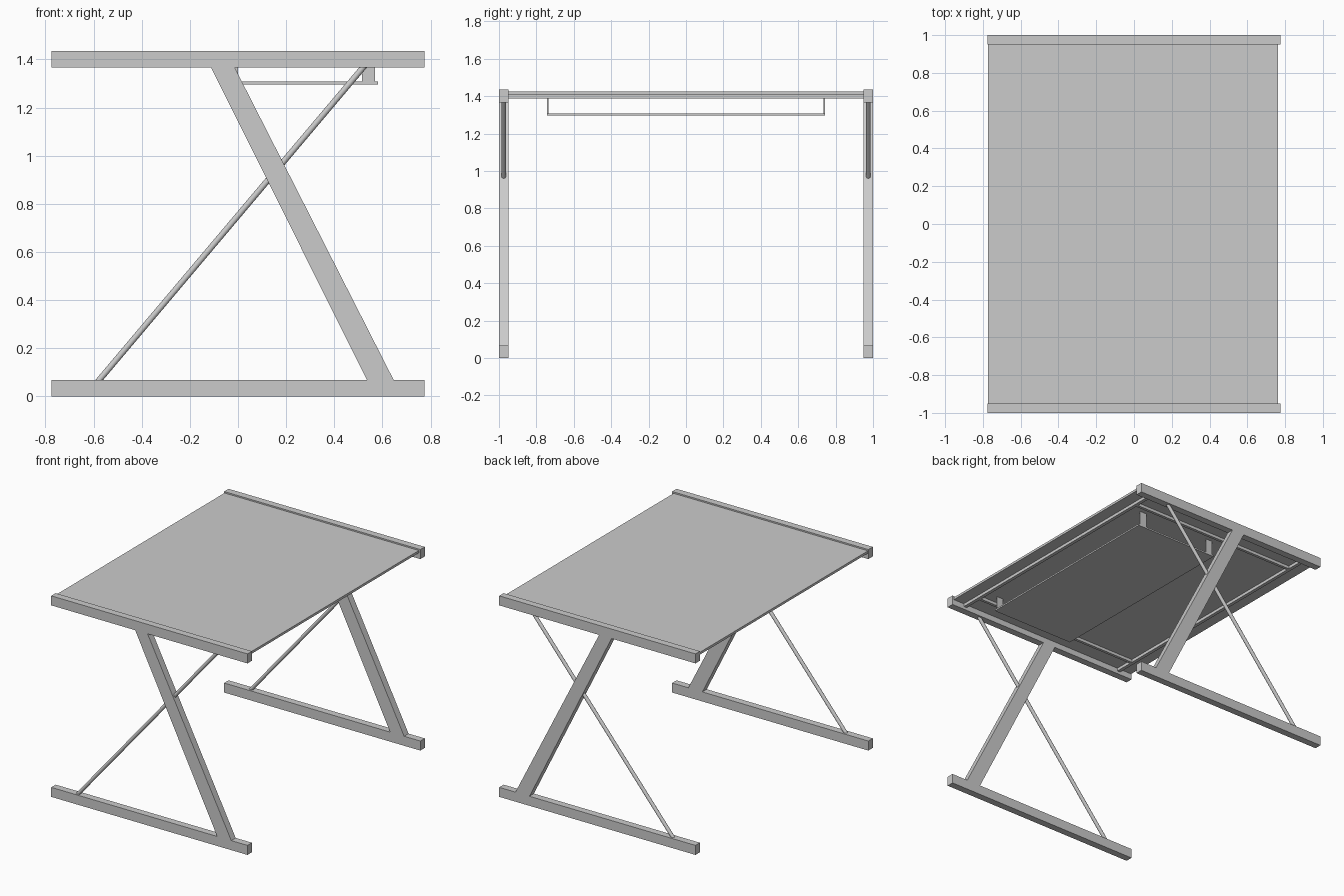
import bpy, bmesh
from mathutils import Vector

if "Cube" in bpy.data.objects:
    bpy.data.objects.remove(bpy.data.objects["Cube"])


def finish(name, bm):
    bmesh.ops.recalc_face_normals(bm, faces=bm.faces)
    mesh = bpy.data.meshes.new(name)
    bm.to_mesh(mesh)
    bm.free()
    obj = bpy.data.objects.new(name, mesh)
    bpy.context.collection.objects.link(obj)
    return obj


def box(name, x, y, z):
    bm = bmesh.new()
    bmesh.ops.create_cube(bm, size=1)
    for v in bm.verts:
        v.co = Vector([(a + b) / 2 + c * (b - a) for c, (a, b) in zip(v.co, (x, y, z))])
    return finish(name, bm)


def prism(name, profile, y0, y1):
    bm = bmesh.new()
    face = bm.faces.new([bm.verts.new((x, y0, z)) for x, z in profile])
    out = bmesh.ops.extrude_face_region(bm, geom=[face])
    for v in out["geom"]:
        if isinstance(v, bmesh.types.BMVert):
            v.co.y = y1
    return finish(name, bm)


def rod(name, a, b, radius):
    a, b = Vector(a), Vector(b)
    bpy.ops.mesh.primitive_cylinder_add(vertices=24, radius=radius, depth=(b - a).length,
                                        location=(a + b) / 2)
    obj = bpy.context.object
    obj.name = name
    obj.rotation_euler = (b - a).to_track_quat('Z', 'Y').to_euler()
    bpy.ops.object.shade_smooth_by_angle()


# Z-shaped side frame outline: foot rail, slanted leg and top rail in one piece
W, H, T = 0.775, 1.435, 0.068
z_outline = [(-W, 0), (W, 0), (W, T), (0.647, T), (-0.014, H - T), (W, H - T),
             (W, H), (-W, H), (-W, H - T), (-0.112, H - T), (0.536, T), (-W, T)]

for s, side in ((-1, "front"), (1, "back")):
    prism(side + "_side_frame", z_outline, s * 0.95, s * 1.0)
    # diagonal round brace running through the leg
    rod(side + "_brace", (-0.592, s * 0.975, 0.05), (0.535, s * 0.975, 1.385), 0.0125)
    # lengthwise support bar under the top
    box(side + "_support_bar", (-0.655, 0.665), sorted((s * 0.80, s * 0.82)), (1.387, 1.408))
    # tray hangers
    for x, end in ((-0.055, "left"), (0.515, "right")):
        box(f"{side}_{end}_tray_hanger", (x, x + 0.055), sorted((s * 0.736, s * 0.742)),
            (1.305, 1.408))

# table top, recessed between the rails
box("table_top", (-0.772, 0.763), (-0.95, 0.95), (1.408, 1.425))

# cross bars joining the side frames
for x, end in ((-0.665, "left"), (0.665, "right")):
    box(end + "_cross_bar", (x - 0.012, x + 0.012), (-0.95, 0.95), (1.387, 1.408))

# keyboard tray
box("keyboard_tray", (-0.067, 0.582), (-0.742, 0.742), (1.297, 1.308))
